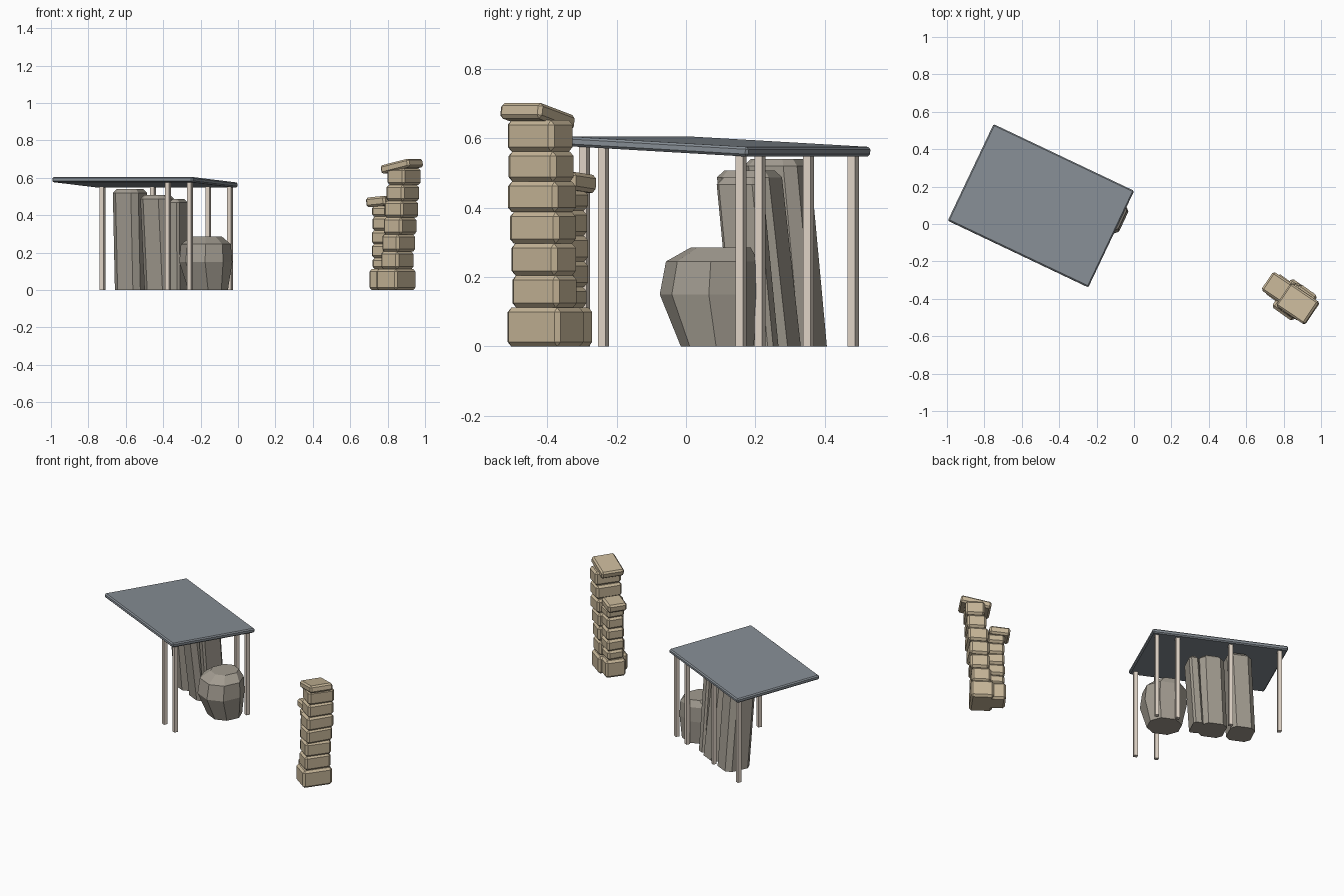
import bpy, bmesh, random
from math import radians, atan2
from mathutils import Matrix, Vector

if "Cube" in bpy.data.objects:
    bpy.data.objects.remove(bpy.data.objects["Cube"])

random.seed(4)


def material(name, rgb):
    m = bpy.data.materials.new(name)
    m.diffuse_color = (*rgb, 1)
    m.use_nodes = True
    m.node_tree.nodes["Principled BSDF"].inputs["Base Color"].default_value = m.diffuse_color
    return m


SLATE = material("slate", (0.24, 0.27, 0.30))
ROCK = material("rock", (0.36, 0.33, 0.28))
TAN = material("sandstone", (0.56, 0.46, 0.31))
POST = material("pale_wood", (0.76, 0.67, 0.58))


def finish(name, bm, mat):
    bmesh.ops.recalc_face_normals(bm, faces=bm.faces)
    me = bpy.data.meshes.new(name)
    bm.to_mesh(me)
    bm.free()
    me.materials.append(mat)
    ob = bpy.data.objects.new(name, me)
    bpy.context.collection.objects.link(ob)
    return ob


def block(name, size, matrix, mat, bevel=0.0):
    bm = bmesh.new()
    bmesh.ops.create_cube(bm, size=1, matrix=Matrix.Diagonal((*size, 1)))
    if bevel:
        bmesh.ops.bevel(bm, geom=bm.edges[:], offset=bevel, segments=1,
                        affect='EDGES', profile=0.5)
    bm.transform(matrix)
    return finish(name, bm, mat)


def loft(name, rings, cut, angle, mat):
    """Stack of chamfered rectangles: each ring is (z, x, y, width, depth)."""
    bm = bmesh.new()
    loops = []
    turn = Matrix.Rotation(radians(angle), 3, 'Z')
    for z, x, y, w, d in rings:
        a, b, c = w / 2, d / 2, cut * min(w, d)
        pts = [(a - c, -b), (a, -b + c), (a, b - c), (a - c, b),
               (-a + c, b), (-a, b - c), (-a, -b + c), (-a + c, -b)]
        loops.append([bm.verts.new(turn @ Vector((p, q, 0)) + Vector((x, y, z)))
                      for p, q in pts])
    for lo, hi in zip(loops, loops[1:]):
        for i in range(8):
            j = (i + 1) % 8
            bm.faces.new((lo[i], lo[j], hi[j], hi[i]))
    bm.faces.new(loops[0][::-1])
    bm.faces.new(loops[-1])
    return finish(name, bm, mat)


# Shelter frame: u along the roof's long side, v towards the back
SHELTER = Matrix.Translation((-0.4975, 0.0975, 0)) @ Matrix.Rotation(radians(-25.4), 4, 'Z')
SLOPE = 0.03 / 0.572

# Sloping roof slab
block("roof", (0.832, 0.572, 0.028),
      SHELTER @ Matrix.Translation((0, 0, 0.576)) @ Matrix.Rotation(-atan2(0.03, 0.572), 4, 'X'),
      SLATE, 0.007)

# Posts: four along the back, two in front at the right
for i, (u, v) in enumerate([(-0.37, 0.25), (-0.07, 0.25), (0.256, 0.25), (0.384, 0.25),
                            (0.256, -0.25), (0.384, -0.25)]):
    h = 0.57 - SLOPE * v
    block(f"post_{i + 1}", (0.024, 0.024, h),
          SHELTER @ Matrix.Translation((u, v, h / 2)), POST)

# Leaning stone slabs: base centre, top centre, width, depth, height
slabs = [((-0.567, 0.310), (-0.578, 0.262), 0.150, 0.170, 0.54),
         ((-0.410, 0.237), (-0.432, 0.183), 0.150, 0.165, 0.507),
         ((-0.315, 0.200), (-0.318, 0.155), 0.060, 0.130, 0.487)]
for i, (b, t, w, d, h) in enumerate(slabs):
    loft(f"stone_slab_{i + 1}",
         [(0, *b, w, d), (h - 0.02, *t, w, d), (h, *t, w - 0.035, d - 0.035)],
         0.2, -25, ROCK)

# Boulder
loft("boulder", [(0, -0.160, 0.090, 0.195, 0.190), (0.15, -0.172, 0.067, 0.258, 0.262),
                 (0.245, -0.172, 0.075, 0.245, 0.242), (0.285, -0.168, 0.100, 0.145, 0.162)],
     0.28, -25, ROCK)


def place(x, y, z, turn=0.0, tilt=0.0):
    return (Matrix.Translation((x, y, z)) @ Matrix.Rotation(radians(-34 + turn), 4, 'Z')
            @ Matrix.Rotation(radians(tilt), 4, 'Y'))


def column(name, levels, start, end, length, width):
    """Pile of bevelled blocks whose centres drift from start to end."""
    n = len(levels) - 1
    for i in range(n):
        t = i / (n - 1)
        x, y = (a + (b - a) * t for a, b in zip(start, end))
        grow = 0.02 if i == 0 else random.uniform(-0.005, 0.005)
        h = levels[i + 1] - levels[i]
        block(f"{name}_block_{i + 1}", (length + grow, width + grow, h),
              place(x, y, levels[i] + h / 2, random.uniform(-3, 3)), TAN, 0.013)


# Tall stone column with tilted capstone
column("tall_column", [0, 0.112, 0.205, 0.297, 0.387, 0.475, 0.562, 0.652],
       (0.845, -0.405), (0.888, -0.42), 0.118, 0.168)
block("tall_capstone", (0.187, 0.145, 0.046), place(0.876, -0.428, 0.662, 0, -12), TAN, 0.01)

# Short stone column leaning against it
column("short_column", [0, 0.112, 0.172, 0.245, 0.318, 0.392, 0.45],
       (0.785, -0.352), (0.785, -0.352), 0.105, 0.11)
block("short_capstone", (0.125, 0.12, 0.052), place(0.765, -0.338, 0.473, 0, -5), TAN, 0.011)
